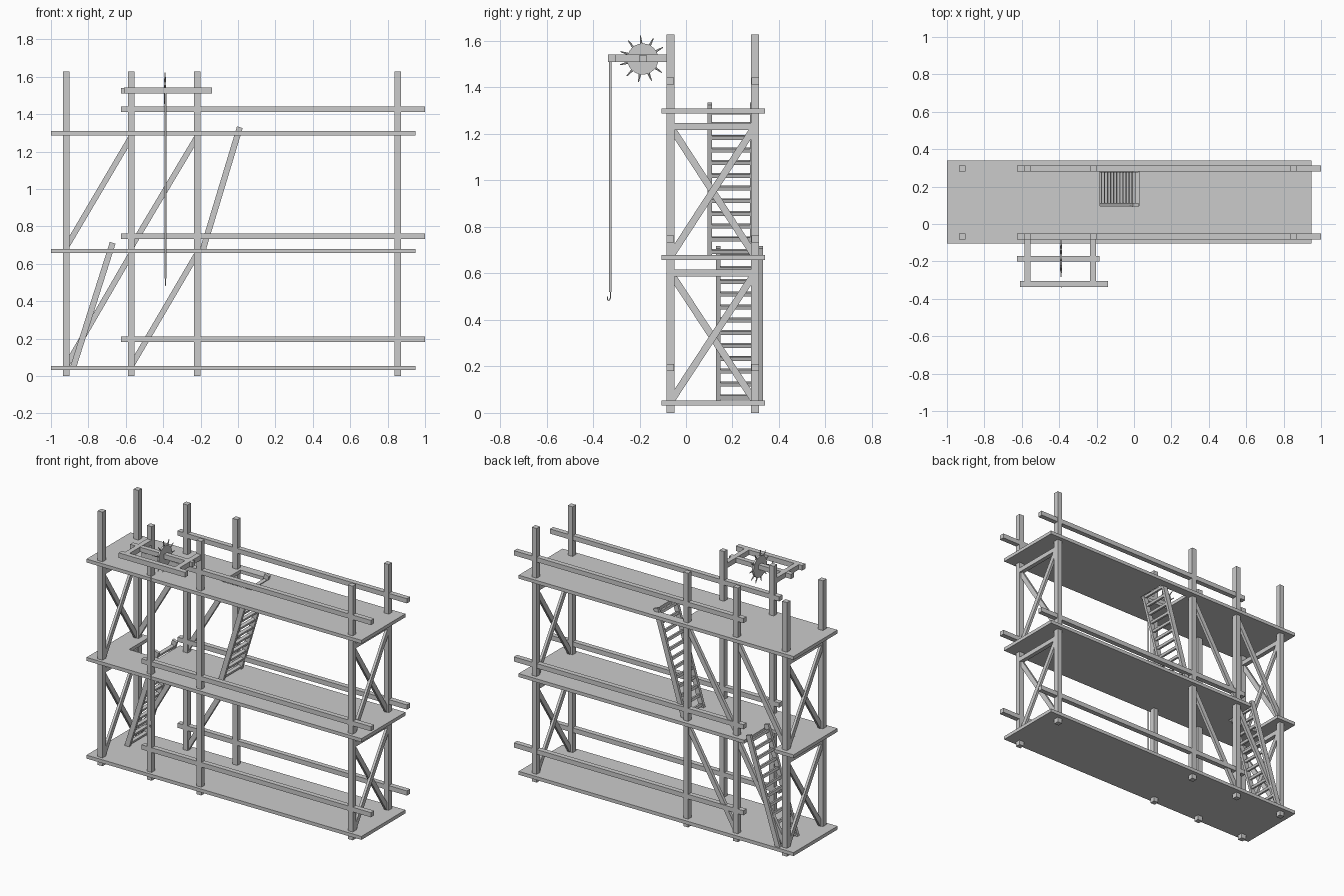
import bpy, bmesh, math
from mathutils import Vector, Matrix

if "Cube" in bpy.data.objects:
    bpy.data.objects.remove(bpy.data.objects["Cube"])

def finish(name, bm):
    bmesh.ops.recalc_face_normals(bm, faces=bm.faces)
    me = bpy.data.meshes.new(name)
    bm.to_mesh(me); bm.free()
    ob = bpy.data.objects.new(name, me)
    bpy.context.collection.objects.link(ob)
    return ob

def box(name, x0, x1, y0, y1, z0, z1):
    bm = bmesh.new()
    m = Matrix.LocRotScale(Vector(((x0+x1)/2, (y0+y1)/2, (z0+z1)/2)), None, Vector((x1-x0, y1-y0, z1-z0)))
    bmesh.ops.create_cube(bm, size=1, matrix=m)
    return finish(name, bm)

def beam(name, a, b, side, w, d):
    """Bar from a to b; w is its size along side, d across it."""
    a, b, s = Vector(a), Vector(b), Vector(side)
    z = (b - a).normalized()
    y = z.cross(s).normalized()
    s = y.cross(z)
    m = Matrix((s*w, y*d, b-a)).transposed().to_4x4()
    m.translation = (a + b) / 2
    bm = bmesh.new()
    bmesh.ops.create_cube(bm, size=1, matrix=m)
    return finish(name, bm)

def slab(name, outline, z, t=0.022):
    bm = bmesh.new()
    f = bm.faces.new([bm.verts.new((x, y, z - t/2)) for x, y in outline])
    r = bmesh.ops.extrude_face_region(bm, geom=[f])
    bmesh.ops.translate(bm, vec=(0, 0, t), verts=[v for v in r['geom'] if isinstance(v, bmesh.types.BMVert)])
    return finish(name, bm)

X = [-0.918, -0.57, -0.218, 0.855]
YF, YB = -0.067, 0.297
P0, P1 = -0.105, 0.34
H = 0.017

# posts
for x in X:
    for y in (YF, YB):
        box("post", x-H, x+H, y-H, y+H, 0, 1.627)

# decks: plain, notched at the back edge, and with a hatch
slab("ground_deck", [(-1, P0), (0.948, P0), (0.948, P1), (-1, P1)], 0.042)
slab("middle_deck", [(-1, P0), (0.948, P0), (0.948, P1), (-0.65, P1), (-0.65, 0.125),
                     (-0.86, 0.125), (-0.86, P1), (-1, P1)], 0.668)
hx0, hx1, hy0, hy1 = -0.182, 0.028, 0.095, 0.283
slab("top_deck", [(-1, P0), (0.948, P0), (0.948, P1), (hx1, P1), (hx1, hy0), (hx0, hy0), (hx0, P1), (-1, P1)], 1.298)
box("top_deck_strip", hx0, hx1, hy1, P1, 1.287, 1.309)

# handrails
for z in (0.196, 0.747, 1.427):
    for y in (YF, YB):
        box("handrail", -0.625, 1, y-0.016, y+0.016, z-0.015, z+0.015)

# end cross braces and ties
for x in (X[0], X[3] + 0.002):
    for z0, z1 in ((0.055, 0.595), (0.68, 1.225)):
        beam("end_brace", (x+0.006, YF+0.005, z0), (x+0.006, YB-0.005, z1), (1, 0, 0), 0.016, 0.03)
        beam("end_brace", (x-0.006, YB-0.005, z0), (x-0.006, YF+0.005, z1), (1, 0, 0), 0.016, 0.03)
        box("end_tie", x-0.014, x+0.014, YF, YB, z1-0.008, z1+0.022)

# back diagonal braces
for a in (0, 1):
    for z0, z1 in ((0.055, 0.655), (0.69, 1.28)):
        beam("back_brace", (X[a], YB, z0), (X[a+1], YB, z1), (0, 1, 0), 0.02, 0.03)

# ladders
def ladder(x0, z0, x1, z1, y0, y1, n=12):
    a, b = Vector((x0, 0, z0)), Vector((x1, 0, z1))
    for y in (y0, y1):
        o = Vector((0, y, 0))
        beam("ladder_rail", a+o, b+o, (0, 1, 0), 0.018, 0.032)
    for i in range(n):
        p = a.lerp(b, (i + 0.35) / n)
        d = (b - a).normalized()
        beam("ladder_rung", p + Vector((0, y0, 0)), p + Vector((0, y1, 0)), d, 0.016, 0.02)

ladder(-0.88, 0.05, -0.67, 0.712, 0.139, 0.322)
ladder(-0.188, 0.675, 0.01, 1.33, 0.102, 0.285)

# hoist frame
HZ = 1.525
for x in (X[1], X[2]):
    box("hoist_arm", x-0.016, x+0.016, -0.325, -0.05, HZ-0.016, HZ+0.016)
box("hoist_front_beam", -0.61, -0.14, -0.336, -0.304, HZ-0.016, HZ+0.016)
box("hoist_axle", -0.625, -0.185, -0.2, -0.17, HZ-0.015, HZ+0.015)

# spiked wheel
WX, WY = -0.39, -0.186
bm = bmesh.new()
bmesh.ops.create_cone(bm, cap_ends=True, segments=24, radius1=0.067, radius2=0.067, depth=0.012,
                      matrix=Matrix.Translation((WX, WY, HZ-0.003)) @ Matrix.Rotation(math.pi/2, 4, 'Y'))
finish("hoist_wheel", bm)
bm = bmesh.new()
for i in range(11):
    m = (Matrix.Translation((WX, WY, HZ-0.003)) @ Matrix.Rotation(math.tau*i/11 + 0.1, 4, 'X')
         @ Matrix.Translation((0, 0, 0.08)))
    bmesh.ops.create_cone(bm, cap_ends=True, segments=6, radius1=0.006, radius2=0.002, depth=0.042, matrix=m)
finish("wheel_spikes", bm)

# rope and hook
def tube(name, pts, r):
    cu = bpy.data.curves.new(name, 'CURVE')
    cu.dimensions = '3D'
    cu.bevel_depth, cu.bevel_resolution, cu.use_fill_caps = r, 1, True
    s = cu.splines.new('POLY')
    s.points.add(len(pts)-1)
    for p, c in zip(s.points, pts):
        p.co = (*c, 1)
    ob = bpy.data.objects.new(name, cu)
    bpy.context.collection.objects.link(ob)

tube("rope", [(-0.387, -0.325, 0.52), (-0.387, -0.325, 1.515)], 0.006)
tube("hook", [(-0.387, -0.325, 0.53), (-0.387, -0.325, 0.495), (-0.387, -0.329, 0.485),
              (-0.387, -0.335, 0.484), (-0.387, -0.338, 0.49), (-0.387, -0.338, 0.5)], 0.0028)
